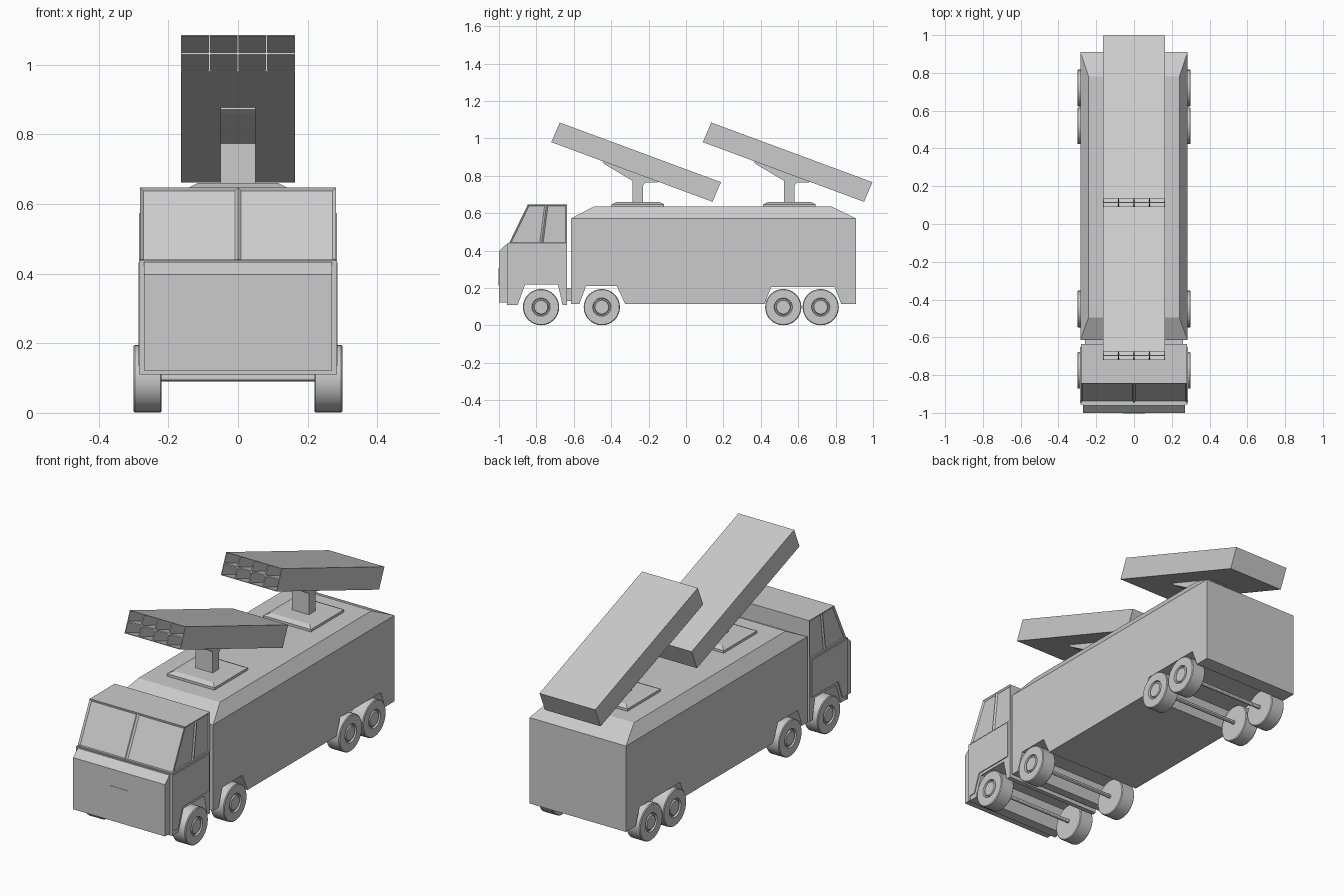
import bpy, bmesh, math
from mathutils import Vector

if "Cube" in bpy.data.objects:
    bpy.data.objects.remove(bpy.data.objects["Cube"])


def finish(name, bm, mirror=False, smooth=False):
    """Turn a bmesh into a named object."""
    bmesh.ops.recalc_face_normals(bm, faces=bm.faces[:])
    me = bpy.data.meshes.new(name)
    bm.to_mesh(me)
    bm.free()
    ob = bpy.data.objects.new(name, me)
    bpy.context.collection.objects.link(ob)
    if mirror:
        ob.modifiers.new("Mirror", 'MIRROR')
    if smooth:
        bpy.ops.object.select_all(action='DESELECT')
        ob.select_set(True)
        bpy.context.view_layer.objects.active = ob
        bpy.ops.object.shade_smooth_by_angle(angle=math.radians(30))
    return ob


def prism(pts, x0, x1):
    """Extrude a (y, z) side profile from x0 to x1."""
    bm = bmesh.new()
    a = [bm.verts.new((x0, y, z)) for y, z in pts]
    b = [bm.verts.new((x1, y, z)) for y, z in pts]
    n = len(pts)
    bm.faces.new(a)
    bm.faces.new(b[::-1])
    for i in range(n):
        j = (i + 1) % n
        bm.faces.new((a[i], b[i], b[j], a[j]))
    bmesh.ops.recalc_face_normals(bm, faces=bm.faces[:])
    bm.normal_update()
    return bm


def cut(bm, co, no):
    geom = bm.verts[:] + bm.edges[:] + bm.faces[:]
    bmesh.ops.bisect_plane(bm, geom=geom, plane_co=co, plane_no=no)
    bm.normal_update()


def facing(bm, direction):
    d = Vector(direction).normalized()
    return [f for f in bm.faces if f.normal.dot(d) > 0.99]


# Cargo body with full-width wheel arches and a hipped roof
bm = prism([(-.615, .115), (-.57, .115), (-.535, .21), (-.37, .21), (-.325, .115),
            (.42, .115), (.455, .205), (.795, .205), (.83, .115), (.91, .115),
            (.91, .572), (-.615, .572)], -.284, .284)
top = max(facing(bm, (0, 0, 1)), key=lambda f: f.calc_center_median().z)
roof = bmesh.ops.extrude_discrete_faces(bm, faces=[top])["faces"][0]
for v in roof.verts:
    v.co = (math.copysign(.24, v.co.x), -.495 if v.co.y < 0 else .78, .635)
finish("cargo_body", bm)

# Lower cab with wheel arch
finish("cab_lower", prism(
    [(-.95, .11), (-.9, .11), (-.86, .22), (-.685, .22), (-.66, .11), (-.635, .11),
     (-.635, .44), (-.95, .44)], -.281, .281))

# Upper cab with recessed windscreen and side windows
bm = prism([(-.948, .435), (-.635, .435), (-.635, .648), (-.845, .648)], -.281, .281)
cut(bm, (0, 0, 0), (1, 0, 0))
cut(bm, (0, -.76, .54), (0, 1, -.13))
panes = facing(bm, (0, -.213, .103)) + facing(bm, (1, 0, 0)) + facing(bm, (-1, 0, 0))
bmesh.ops.inset_individual(bm, faces=panes, thickness=.009, depth=-.007, use_even_offset=True)
finish("cab_upper", bm)

# Front panel, with sloping top edge
finish("cab_front_panel", prism(
    [(-1, .122), (-1, .397), (-.962, .433), (-.94, .433), (-.94, .122)], -.27, .27))

# Rim around the cab at the front panel joint
finish("cab_front_rim", prism([(-.956, .11), (-.956, .437), (-.945, .437), (-.945, .11)],
                              -.284, .284))

# Small blank hatch on the front panel
finish("front_hatch", prism([(-1.002, .213), (-1.002, .307), (-.99, .307), (-.99, .213)],
                            -.057, .057))

# Raised door panels
finish("door_panel", prism(
    [(-.945, .135), (-.91, .135), (-.872, .235), (-.65, .235), (-.65, .432), (-.945, .432)],
    .275, .286), mirror=True)

# Coupling between cab and body
finish("cab_coupling", prism([(-.64, .13), (-.61, .13), (-.61, .2), (-.64, .2)], -.26, .26))


# Wheels with hubs, and axles
def lathe(name, profile, y, z, steps, smooth=True):
    bm = bmesh.new()
    vs = [bm.verts.new((x, y, z + r)) for x, r in profile]
    es = [bm.edges.new(p) for p in zip(vs, vs[1:])]
    bmesh.ops.spin(bm, geom=vs + es, cent=(0, y, z), axis=(1, 0, 0),
                   angle=2 * math.pi, steps=steps)
    bmesh.ops.remove_doubles(bm, verts=bm.verts[:], dist=1e-5)
    return finish(name, bm, mirror=True, smooth=smooth)


tyre = [(.219, 0), (.219, .093), (.223, .097), (.296, .097), (.3, .093), (.3, .049),
        (.291, .046), (.291, .04), (.299, .036), (.299, 0)]
for i, y in enumerate((-.775, -.45, .52, .72), 1):
    lathe(f"wheel_pair_{i}", tyre, y, .098, 32)
    lathe(f"axle_{i}", [(0, .01), (.225, .01)], y, .1, 12)

# Two launchers: base plate, bracket post and tilted box of tubes
for i, dy in enumerate((0, .81), 1):
    bm = bmesh.new()
    rings = []
    for h, z in ((.14, .63), (.14, .648), (.115, .66)):
        rings.append([bm.verts.new((sx * h, -.257 + dy + sy * h, z))
                      for sx, sy in ((-1, -1), (1, -1), (1, 1), (-1, 1))])
    bm.faces.new(rings[0])
    bm.faces.new(rings[-1])
    for a, b in zip(rings, rings[1:]):
        for k in range(4):
            bm.faces.new((a[k], a[k - 1], b[k - 1], b[k]))
    finish(f"launcher_base_{i}", bm)

    post = [(-.285, .65), (-.23, .65), (-.23, .748), (-.217, .763), (-.145, .766),
            (-.145, .78), (-.44, .885), (-.447, .872), (-.435, .862), (-.285, .773)]
    finish(f"launcher_post_{i}", prism([(y + dy, z) for y, z in post], -.05, .05))

    box = [(-.72, .98), (-.675, 1.085), (.187, .766), (.142, .661)]
    bm = prism([(y + dy, z) for y, z in box], -.164, .164)
    for x in (-.082, 0, .082):
        cut(bm, (x, 0, 0), (1, 0, 0))
    cut(bm, (0, -.6975 + dy, 1.0325), (0, .319, .862))
    tubes = facing(bm, (0, -.105, .045))
    bmesh.ops.inset_individual(bm, faces=tubes, thickness=.003, use_even_offset=True)
    ext = bmesh.ops.extrude_discrete_faces(bm, faces=tubes)["faces"]
    bmesh.ops.translate(bm, verts=list({v for f in ext for v in f.verts}),
                        vec=Vector((0, .862, -.319)) * .4)
    finish(f"launcher_box_{i}", bm)
